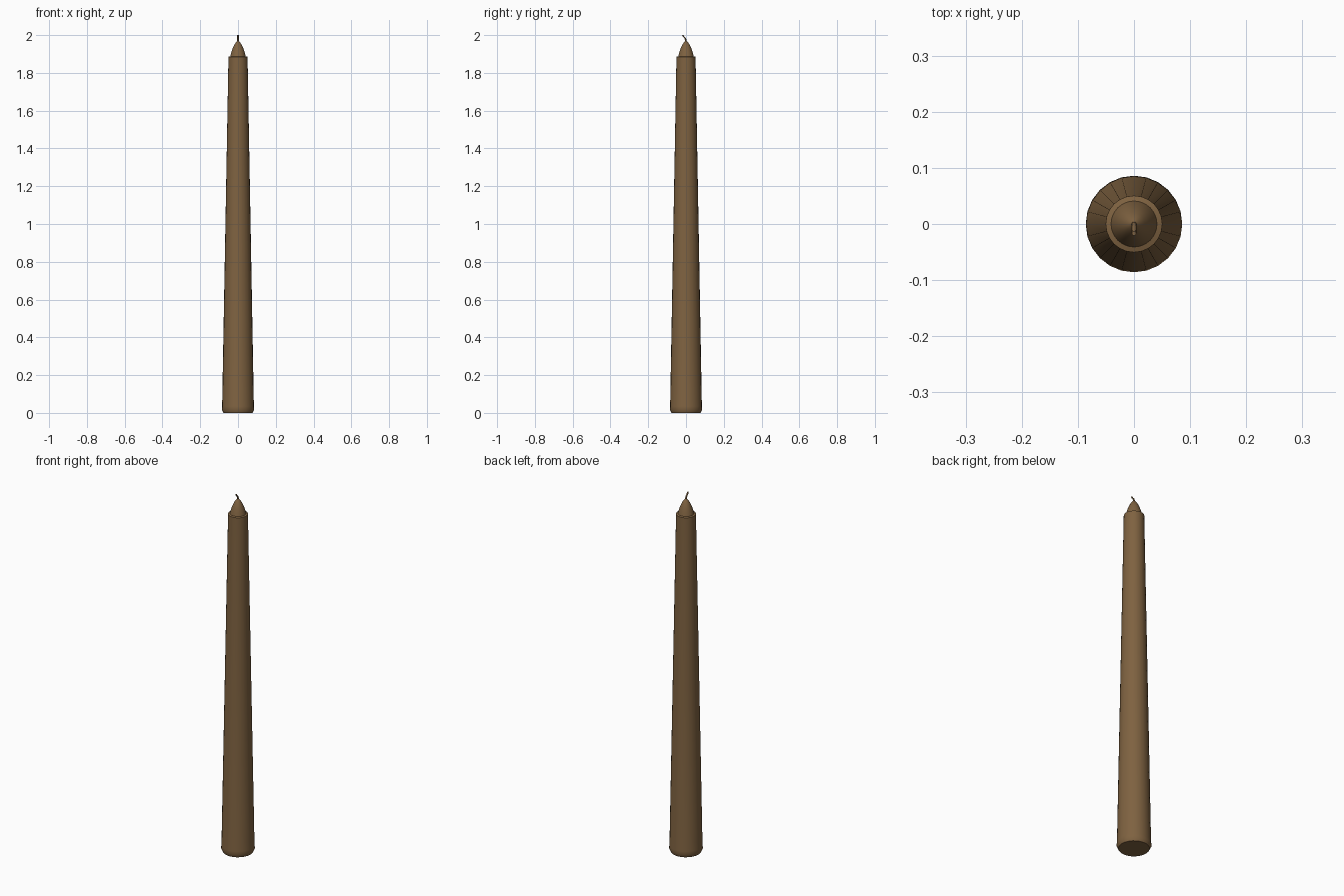
import bpy, bmesh, math
from mathutils import Vector

if "Cube" in bpy.data.objects:
    bpy.data.objects.remove(bpy.data.objects["Cube"])

wax = bpy.data.materials.new("brown_wax")
wax.diffuse_color = (0.21, 0.122, 0.052, 1)
wax.use_nodes = True
wax.node_tree.nodes["Principled BSDF"].inputs["Base Color"].default_value = wax.diffuse_color


def tube(name, rings, sides):
    """Loft circular rings given as (y offset, z, radius), capped at both ends."""
    bm = bmesh.new()
    loops = []
    for y, z, r in rings:
        loops.append([bm.verts.new((r * math.cos(2 * math.pi * i / sides),
                                    y + r * math.sin(2 * math.pi * i / sides), z))
                      for i in range(sides)])
    for a, b in zip(loops, loops[1:]):
        for i in range(sides):
            j = (i + 1) % sides
            bm.faces.new((a[i], a[j], b[j], b[i]))
    bm.faces.new(loops[0][::-1])
    bm.faces.new(loops[-1])
    me = bpy.data.meshes.new(name)
    bm.to_mesh(me)
    bm.free()
    me.materials.append(wax)
    ob = bpy.data.objects.new(name, me)
    bpy.context.collection.objects.link(ob)
    bpy.context.view_layer.objects.active = ob
    ob.select_set(True)
    bpy.ops.object.shade_smooth_by_angle(angle=math.radians(40))
    ob.select_set(False)
    return ob


# Tapered body with bevelled foot, small shelf and pointed tip
body = [(0.077, 0.0), (0.086, 0.018), (0.084, 0.035), (0.0505, 1.885),
        (0.041, 1.888), (0.036, 1.907), (0.029, 1.928), (0.020, 1.948),
        (0.011, 1.962), (0.004, 1.969)]
tube("candle_body", [(0, z, r) for r, z in body], 24)

# Wick leaning to the front
tube("wick", [(0, 1.96, 0.0045), (-0.001, 1.974, 0.0045), (-0.005, 1.984, 0.0045),
              (-0.013, 1.992, 0.0045), (-0.017, 2.0, 0.004)], 8)
